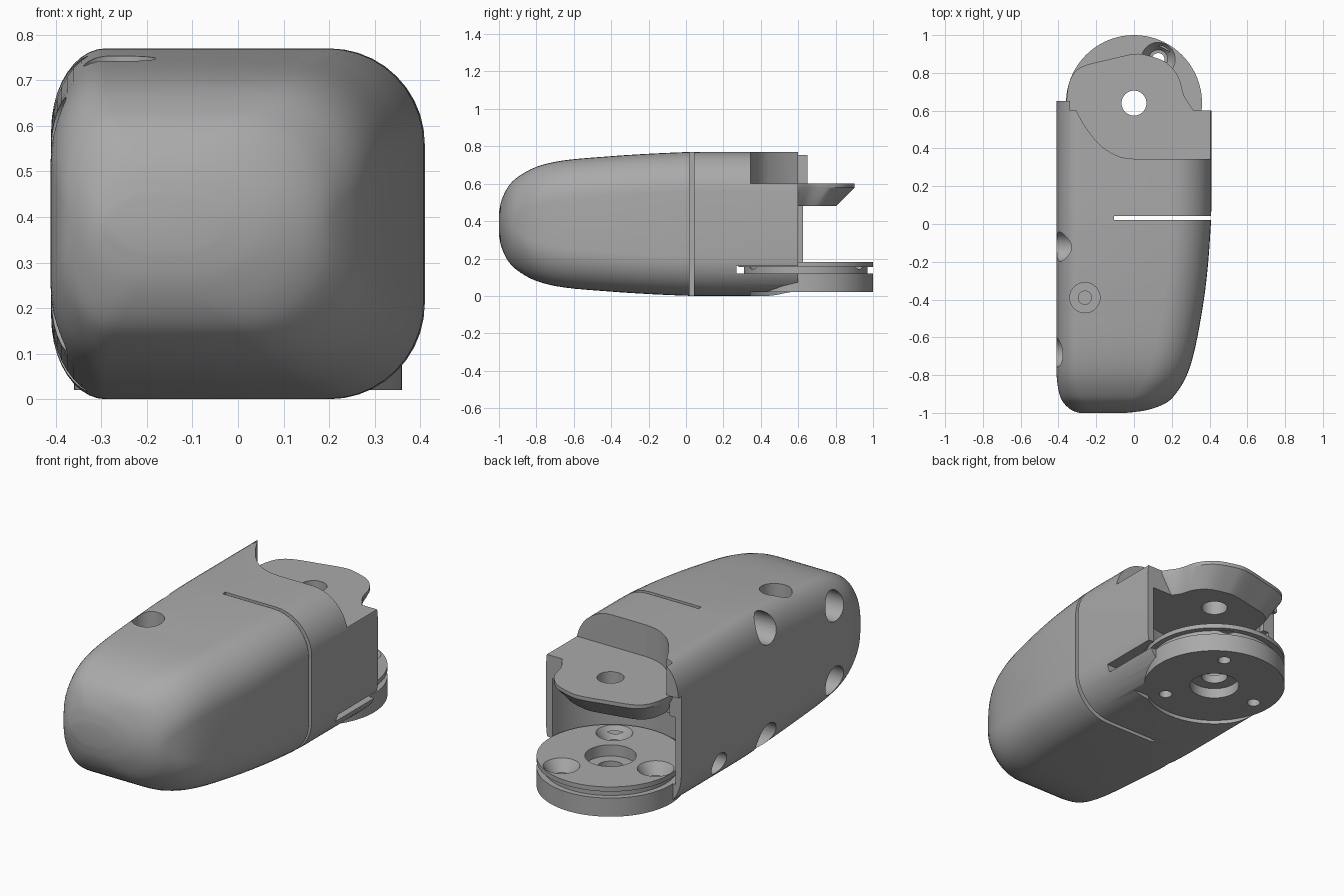
import bpy, bmesh, math
from mathutils import Vector, Matrix

cube = bpy.data.objects.get("Cube")
if cube:
    bpy.data.objects.remove(cube, do_unlink=True)

grey = bpy.data.materials.new("plain grey")
grey.use_nodes = True
colour = (0.4, 0.4, 0.4, 1)
grey.diffuse_color = colour
grey.node_tree.nodes["Principled BSDF"].inputs["Base Color"].default_value = colour

MID = 0.385                    # mid height of the shell
PIVOT = Vector((0, 0.64, 0))   # hinge axis


def loft(name, rings):
    """Closed solid through rings that share one point count."""
    bm = bmesh.new()
    rows = [[bm.verts.new(p) for p in ring] for ring in rings]
    n = len(rows[0])
    for a, b in zip(rows, rows[1:]):
        for i in range(n):
            j = (i + 1) % n
            bm.faces.new((a[i], a[j], b[j], b[i]))
    bm.faces.new(rows[0])
    bm.faces.new(rows[-1])
    bmesh.ops.recalc_face_normals(bm, faces=bm.faces)
    mesh = bpy.data.meshes.new(name)
    bm.to_mesh(mesh)
    bm.free()
    obj = bpy.data.objects.new(name, mesh)
    bpy.context.collection.objects.link(obj)
    mesh.materials.append(grey)
    return obj


def smooth(points, steps):
    """Catmull-Rom curve through points of any dimension."""
    pts = [Vector(p) for p in points]
    ext = [pts[0]] + pts + [pts[-1]]
    out = []
    for a, b, c, d in zip(ext, ext[1:], ext[2:], ext[3:]):
        for k in range(steps):
            t = k / steps
            out.append(b + (c - a) * (t / 2) + (a * 2 - b * 5 + c * 4 - d) * (t * t / 2)
                       + (b * 3 - a - c * 3 + d) * (t ** 3 / 2))
    return out + [pts[-1]]


def turned(name, profile, centre=PIVOT, axis="Z", n=64):
    """Solid of revolution from (radius, distance along axis) pairs."""
    turn = Matrix.Rotation(math.pi / 2, 4, "Y") if axis == "X" else Matrix()
    place = Matrix.Translation(centre) @ turn
    return loft(name, [[place @ Vector((r * math.cos(math.tau * i / n),
                                        r * math.sin(math.tau * i / n), h))
                        for i in range(n)] for r, h in profile])


def slab(outline, z0, z1):
    return loft("cutter", [[(p[0], p[1], z) for p in outline] for z in (z0, z1)])


def box(x0, x1, y0, y1, z0, z1):
    return slab([(x0, y0), (x1, y0), (x1, y1), (x0, y1)], z0, z1)


def combine(target, other, operation="DIFFERENCE"):
    mod = target.modifiers.new("combine", "BOOLEAN")
    mod.operation, mod.object, mod.solver = operation, other, "EXACT"
    bpy.context.view_layer.update()
    with bpy.context.temp_override(object=target, active_object=target,
                                   selected_objects=[target]):
        bpy.ops.object.modifier_apply(modifier=mod.name)
    bpy.data.objects.remove(other, do_unlink=True)


def section(y, half, right, left):
    """Rounded cross-section, tighter corners on the flat side."""
    rz = min(0.21, half * 0.97)
    lz = min(0.18, half * 0.97)
    rx = min(0.21, (right - left) * 0.48)
    lx = min(0.12, (right - left) * 0.45)
    ring = []
    corners = [(right - rx, half - rz, rx, rz, 0), (left + lx, half - lz, lx, lz, 1),
               (left + lx, lz - half, lx, lz, 2), (right - rx, rz - half, rx, rz, 3)]
    for cx, cz, ax, az, quarter in corners:
        for k in range(11):
            a = (quarter + k / 10) * math.pi / 2
            ring.append((cx + ax * math.cos(a), y, MID + cz + az * math.sin(a)))
    return ring


# Shell: y, half height, right edge, left edge
stations = [(-1, 0.06, -0.04, -0.29), (-0.985, 0.13, 0.07, -0.33),
            (-0.95, 0.20, 0.165, -0.37), (-0.9, 0.25, 0.22, -0.395),
            (-0.8, 0.305, 0.28, -0.41), (-0.65, 0.34, 0.325, -0.41),
            (-0.4, 0.362, 0.37, -0.41), (-0.2, 0.375, 0.393, -0.41),
            (0, 0.384, 0.407, -0.41)]
rings = [section(*s) for s in smooth(stations, 4)]
rings += [section(y, 0.385, 0.41, -0.41) for y in (0.1, 0.65)]
shell = loft("shell", rings)

# Stepped recess over and under the hinge
step = [(0.5, 0.345)] + smooth([(0, 0.345), (-0.08, 0.358), (-0.17, 0.41), (-0.24, 0.49),
                               (-0.29, 0.57), (-0.33, 0.65)], 4) + [(-0.34, 1.2), (0.5, 1.2)]
combine(shell, slab(step, 0.6, 1))
combine(shell, slab(step, -0.2, 0.02))

# Square rear end with a longer side wall
combine(shell, box(-0.34, 1, 0.6, 1.2, -0.2, 1))
combine(shell, box(-0.6, 0, 0.625, 1.2, -0.2, 0.6))

# Hinge cavity, seat for the wheel, side slot and relief slit
combine(shell, turned("cutter", [(0.375, 0.12), (0.375, 0.48)]))
combine(shell, turned("cutter", [(0.355, -0.1), (0.355, 0.3)]))
combine(shell, box(-0.03, 0.6, 0.27, 0.8, 0.12, 0.16))
combine(shell, box(-0.105, 0.6, 0.02, 0.042, -0.2, 1))

# Upper hinge tab with a sloped underside
tab_edge = smooth([(0.36, 0.52), (0.31, 0.61), (0.265, 0.68), (0.235, 0.78), (0.17, 0.855),
                   (0.07, 0.893), (0, 0.9), (-0.13, 0.872), (-0.27, 0.835), (-0.33, 0.78),
                   (-0.355, 0.68), (-0.36, 0.52)], 4)
low_edge = [(p.x * 0.85, 0.52 + (p.y - 0.52) * 0.74) for p in tab_edge]
tab = loft("upper_tab", [[(p[0], p[1], z) for p in edge] for edge, z in
                         ((low_edge, 0.48), (tab_edge, 0.58), (tab_edge, 0.6))])
combine(shell, tab, "UNION")
combine(shell, turned("cutter", [(0.066, 0.4), (0.066, 0.7)]))

# Screw holes in the flat side, each with a narrower pilot
for y, offset in ((-0.12, 0.29), (-0.68, 0.2)):
    for sign in (-1, 1):
        centre = Vector((-0.41, y, MID + sign * offset))
        combine(shell, turned("cutter", [(0.078, -0.2), (0.078, 0.2), (0.035, 0.2),
                                         (0.035, 0.32)], centre, "X", 40))
combine(shell, turned("cutter", [(0.06, -0.6), (0.06, 0)], Vector((0, 0.29, 0.11)), "X", 40))

# Screw hole in the top
combine(shell, turned("cutter", [(0.035, 0.45), (0.035, 0.58), (0.08, 0.58), (0.08, 0.9)],
                      Vector((-0.26, -0.39, 0)), "Z", 40))

# Grooved hinge wheel
wheel = turned("hinge_wheel", [(0.36, 0.02), (0.36, 0.12), (0.33, 0.12), (0.33, 0.155),
                               (0.36, 0.155), (0.36, 0.18)], n=96)
combine(wheel, turned("cutter", [(0.125, -0.1), (0.125, 0.075), (0.066, 0.075), (0.066, 0.12),
                                 (0.125, 0.12), (0.125, 0.3)]))
for k in range(3):
    a = math.radians(61 + 120 * k)
    spot = PIVOT + Vector((math.cos(a), math.sin(a), 0)) * 0.265
    combine(wheel, turned("cutter", [(0.033, -0.1), (0.033, 0.12), (0.05, 0.12),
                                     (0.09, 0.18), (0.09, 0.3)], spot, "Z", 40))

# Smooth shading with crisp edges
for obj in (shell, wheel):
    bpy.ops.object.select_all(action="DESELECT")
    obj.select_set(True)
    bpy.context.view_layer.objects.active = obj
    bpy.ops.object.shade_smooth_by_angle(angle=math.radians(30))
